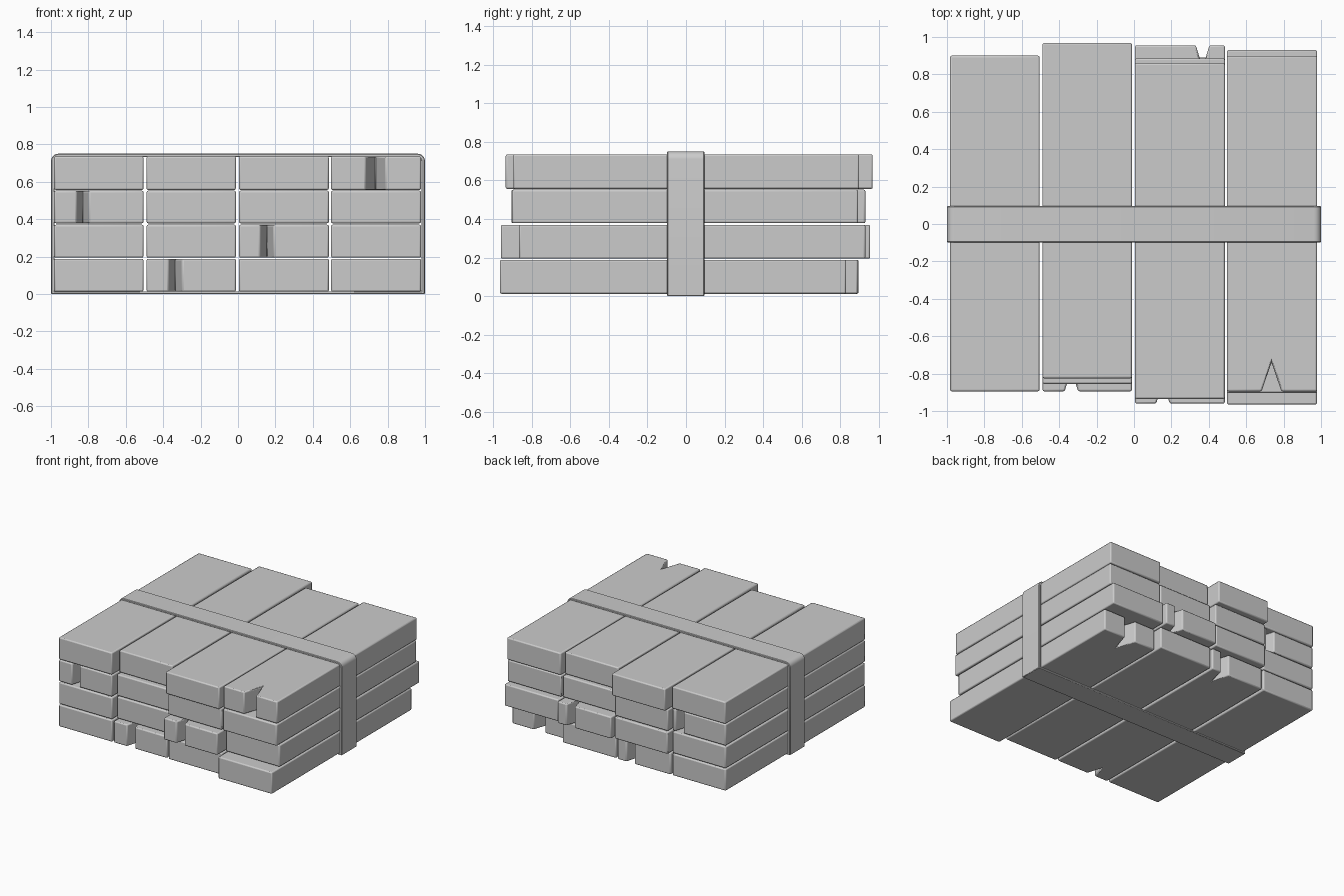
import bpy, bmesh, math

if "Cube" in bpy.data.objects:
    bpy.data.objects.remove(bpy.data.objects["Cube"])

COLS = [(-0.983, -0.505), (-0.489, -0.011), (0.005, 0.486), (0.497, 0.979)]
LAYERS = [(0.012, 0.188), (0.194, 0.37), (0.378, 0.552), (0.556, 0.735)]

# front and back end of every plank: ENDS[layer][column]
ENDS = [
    [(-0.895, 0.895), (-0.895, 0.895), (-0.90, 0.89), (-0.965, 0.83)],
    [(-0.893, 0.895), (-0.855, 0.935), (-0.96, 0.955), (-0.865, 0.93)],
    [(-0.895, 0.895), (-0.855, 0.93), (-0.905, 0.885), (-0.903, 0.892)],
    [(-0.895, 0.90), (-0.825, 0.968), (-0.935, 0.86), (-0.895, 0.898)],
]
# split ends: (layer, column) -> front and back (x, half width, depth)
SPLITS = {
    (2, 0): ((-0.83, 0.033, 0.12), (-0.57, 0.036, 0.12)),
    (0, 1): ((-0.335, 0.036, 0.12), (-0.13, 0.036, 0.14)),
    (1, 2): ((0.155, 0.036, 0.12), (0.367, 0.036, 0.12)),
    (3, 3): ((0.735, 0.053, 0.155), None),
    (0, 3): (None, (0.735, 0.05, 0.155)),
}


def finish(bm, name, bevel, segments):
    bmesh.ops.recalc_face_normals(bm, faces=bm.faces)
    mesh = bpy.data.meshes.new(name)
    bm.to_mesh(mesh)
    bm.free()
    obj = bpy.data.objects.new(name, mesh)
    bpy.context.collection.objects.link(obj)
    mod = obj.modifiers.new("edge_bevel", 'BEVEL')
    mod.width = bevel
    mod.segments = segments
    mod.limit_method = 'ANGLE'
    mod.angle_limit = math.radians(40)
    bpy.ops.object.select_all(action='DESELECT')
    obj.select_set(True)
    bpy.context.view_layer.objects.active = obj
    bpy.ops.object.shade_smooth_by_angle(angle=math.radians(30))
    return obj


def extrude(bm, faces, vec):
    ext = bmesh.ops.extrude_face_region(bm, geom=faces)
    verts = [v for v in ext["geom"] if isinstance(v, bmesh.types.BMVert)]
    bmesh.ops.translate(bm, verts=verts, vec=vec)


# Plank: outline seen from above, with optional V splits, extruded upward
def plank(layer, col):
    (x0, x1), (z0, z1), (y0, y1) = COLS[col], LAYERS[layer], ENDS[layer][col]
    front, back = SPLITS.get((layer, col), (None, None))
    pts = [(x0, y0)]
    if front:
        x, w, d = front
        pts += [(x - w, y0), (x, y0 + d), (x + w, y0)]
    pts += [(x1, y0), (x1, y1)]
    if back:
        x, w, d = back
        pts += [(x + w, y1), (x, y1 - d), (x - w, y1)]
    pts.append((x0, y1))
    bm = bmesh.new()
    face = bm.faces.new([bm.verts.new((x, y, z0)) for x, y in pts])
    extrude(bm, [face], (0, 0, z1 - z0))
    finish(bm, f"plank_{layer + 1}_{col + 1}", 0.009, 2)


for layer in range(4):
    for col in range(4):
        plank(layer, col)


# Strap: closed loop with rounded top corners
def strap_loop(half, bottom, top, radius, steps=5):
    arc = [math.radians(90 * i / steps) for i in range(steps + 1)]
    right = [(half, bottom)] + [(half - radius + radius * math.cos(a),
                                 top - radius + radius * math.sin(a)) for a in arc]
    return right + [(-x, z) for x, z in reversed(right)]


bm = bmesh.new()
outer, inner = [[bm.verts.new((x, -0.098, z)) for x, z in loop] for loop in
                (strap_loop(1.0, 0, 0.75, 0.04), strap_loop(0.98, 0.014, 0.732, 0.022))]
n = len(outer)
ring = [bm.faces.new((outer[i], outer[(i + 1) % n], inner[(i + 1) % n], inner[i]))
        for i in range(n)]
extrude(bm, ring, (0, 0.193, 0))
finish(bm, "strap", 0.004, 1)
